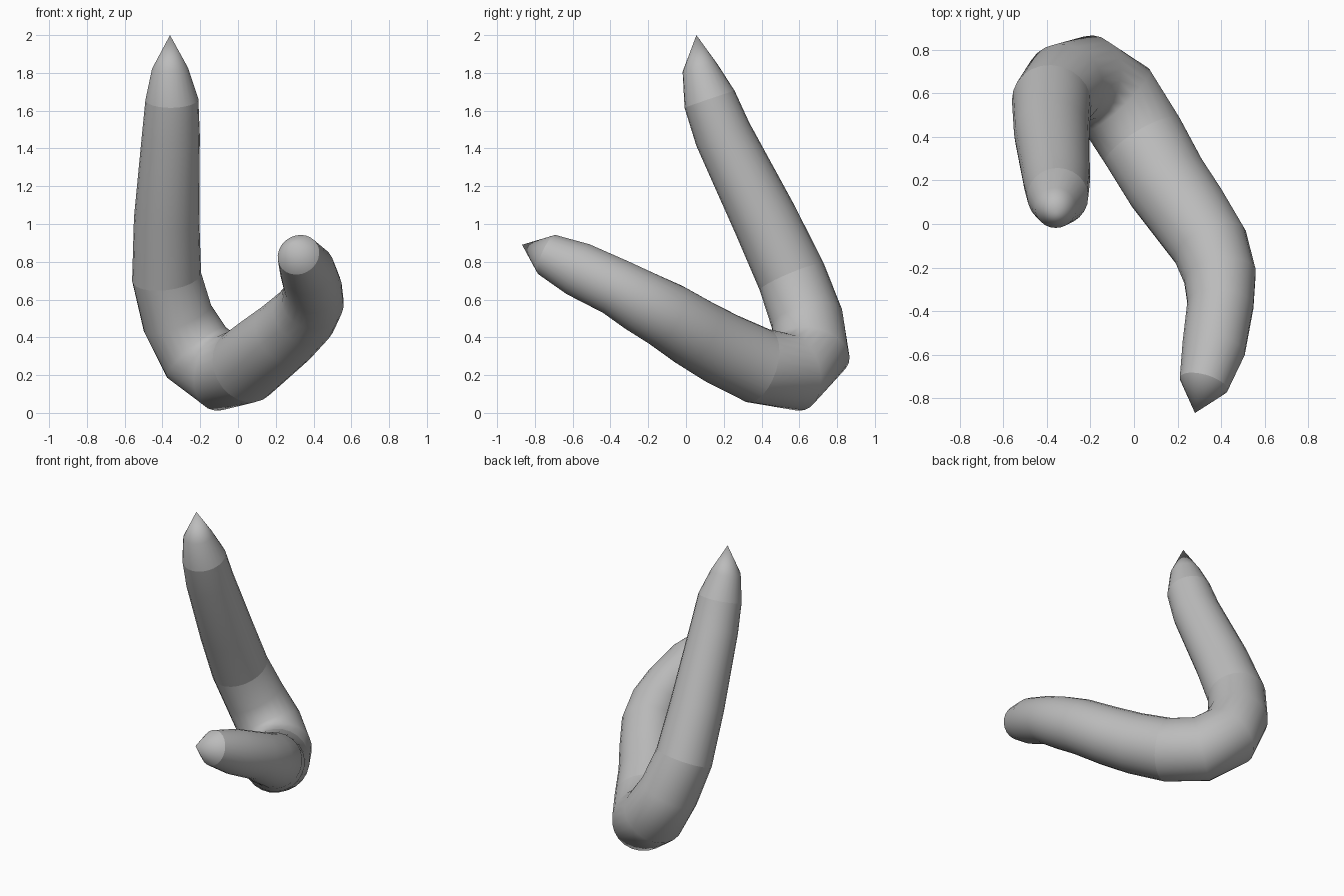
import bpy, bmesh, math
from mathutils import Vector

cube = bpy.data.objects.get("Cube")
if cube:
    bpy.data.objects.remove(cube, do_unlink=True)

SIDES = 24

# Centre line of the bent body: x, y, z, radius; pointed at both ends
PATH = [
    (-.36, .055, 2.0, 0), (-.36, .075, 1.825, .095), (-.35, .125, 1.66, .14),
    (-.355, .195, 1.475, .153), (-.378, .415, 1.03, .173), (-.378, .56, .72, .184),
    (-.32, .64, .5, .192), (-.22, .665, .32, .205), (-.08, .57, .215, .208),
    (.04, .38, .25, .202), (.15, .19, .34, .195), (.25, .05, .42, .188),
    (.35, -.1, .515, .178), (.395, -.24, .59, .167), (.397, -.37, .665, .153),
    (.366, -.57, .76, .146), (.32, -.735, .837, .114), (.28, -.868, .89, 0),
]
SEAMS = {2, 5, 9, 16}  # rings where the shading breaks

grey = bpy.data.materials.new("grey")
grey.use_nodes = True
colour = (.5, .5, .5, 1)
grey.diffuse_color = colour
grey.node_tree.nodes["Principled BSDF"].inputs["Base Color"].default_value = colour


def sweep(name, path, sides, seams):
    """Sweep a circle of changing radius along the path, without twisting."""
    bm = bmesh.new()
    points = [Vector(p[:3]) for p in path]
    rings = []
    side = Vector((1, 0, 0))
    for i in range(1, len(path) - 1):
        ahead = (points[i + 1] - points[i]).normalized()
        behind = (points[i] - points[i - 1]).normalized()
        along = (ahead + behind).normalized()
        side = (side - along * side.dot(along)).normalized()
        up = along.cross(side)
        ring = []
        for k in range(sides):
            a = math.tau * k / sides
            offset = side * math.cos(a) + up * math.sin(a)
            ring.append(bm.verts.new(points[i] + offset * path[i][3]))
        rings.append(ring)
    # Side walls
    for a, b in zip(rings, rings[1:]):
        for k in range(sides):
            n = (k + 1) % sides
            bm.faces.new((a[k], a[n], b[n], b[k]))
    # Pointed ends
    for ring, point in ((rings[0], points[0]), (rings[-1], points[-1])):
        tip = bm.verts.new(point)
        for k in range(sides):
            bm.faces.new((ring[k], ring[(k + 1) % sides], tip))
    bmesh.ops.recalc_face_normals(bm, faces=bm.faces[:])
    for face in bm.faces:
        face.smooth = True
    # Sharp seams
    for i in seams:
        ring = rings[i - 1]
        for k in range(sides):
            edge = bm.edges.get((ring[k], ring[(k + 1) % sides]))
            edge.smooth = False
    mesh = bpy.data.meshes.new(name)
    bm.to_mesh(mesh)
    bm.free()
    obj = bpy.data.objects.new(name, mesh)
    bpy.context.collection.objects.link(obj)
    mesh.materials.append(grey)
    return obj


sweep("bent_tube", PATH, SIDES, SEAMS)
